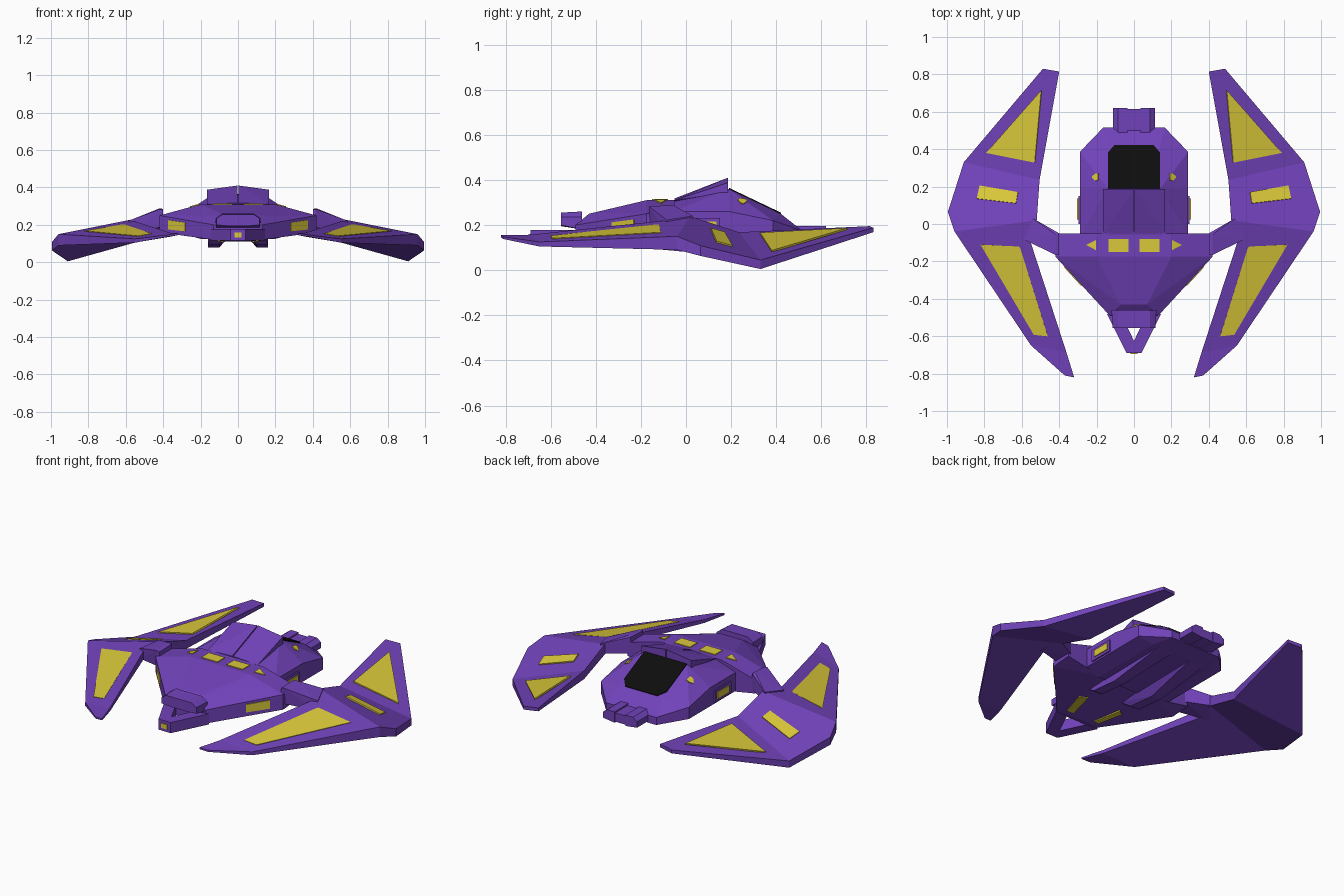
import bpy, bmesh
from mathutils import Vector

if "Cube" in bpy.data.objects:
    bpy.data.objects.remove(bpy.data.objects["Cube"])


def material(name, col):
    m = bpy.data.materials.new(name)
    m.diffuse_color = (*col, 1)
    m.use_nodes = True
    m.node_tree.nodes["Principled BSDF"].inputs["Base Color"].default_value = m.diffuse_color
    return m


PURPLE = material("purple hull", (0.165, 0.055, 0.49))
YELLOW = material("yellow panel", (0.70, 0.58, 0.042))
BLACK = material("black glass", (0.004, 0.004, 0.004))


def finish(name, bm, mat, mirror=True):
    bmesh.ops.recalc_face_normals(bm, faces=bm.faces)
    me = bpy.data.meshes.new(name)
    bm.to_mesh(me)
    bm.free()
    me.materials.append(mat)
    ob = bpy.data.objects.new(name, me)
    bpy.context.collection.objects.link(ob)
    if mirror:
        ob.modifiers.new("mirror", 'MIRROR').use_clip = False
    return ob


def solid(name, pts, mat=PURPLE, mirror=True, both=False):
    """Convex faceted block around the points; both adds the points at -x."""
    if both:
        pts = list(pts) + [(-x, y, z) for x, y, z in pts]
        mirror = False
    bm = bmesh.new()
    for p in pts:
        bm.verts.new(p)
    bmesh.ops.remove_doubles(bm, verts=bm.verts, dist=1e-5)
    r = bmesh.ops.convex_hull(bm, input=bm.verts)
    junk = [g for g in r["geom_interior"] if isinstance(g, bmesh.types.BMVert)]
    bmesh.ops.delete(bm, geom=junk, context='VERTS')
    bmesh.ops.dissolve_limit(bm, angle_limit=0.02, verts=bm.verts, edges=bm.edges)
    return finish(name, bm, mat, mirror)


def box(name, x0, x1, y0, y1, z0, z1, mat=PURPLE, mirror=True):
    return solid(name, [(x, y, z) for x in (x0, x1) for y in (y0, y1) for z in (z0, z1)], mat, mirror)


def loft(name, top, drops, faces):
    """Plate with a folded top, and the same folds below at given depths."""
    bm = bmesh.new()
    n = len(top)
    t = [bm.verts.new(p) for p in top]
    b = [bm.verts.new((x, y, z - d)) for (x, y, z), d in zip(top, drops)]
    for f in faces:
        bm.faces.new([t[i] for i in f])
        bm.faces.new([b[i] for i in reversed(f)])
    for i in range(n):
        j = (i + 1) % n
        bm.faces.new((t[j], t[i], b[i], b[j]))
    return finish(name, bm, PURPLE)


def plate(name, pts, mat=YELLOW, mirror=True):
    """Thin panel straddling the surface on which its points lie."""
    p = [Vector(q) for q in pts]
    n = (p[1] - p[0]).cross(p[2] - p[0]).normalized() * 0.0045
    bm = bmesh.new()
    a = [bm.verts.new(q + n) for q in p]
    b = [bm.verts.new(q - n) for q in p]
    bm.faces.new(a)
    bm.faces.new(b[::-1])
    for i in range(len(p)):
        j = (i + 1) % len(p)
        bm.faces.new((a[j], a[i], b[i], b[j]))
    return finish(name, bm, mat, mirror)


def on_plane(a, b, c, xy):
    """Lift xy points on to the plane through a, b, c."""
    a, b, c = Vector(a), Vector(b), Vector(c)
    n = (b - a).cross(c - a)
    return [(x, y, a.z - (n.x * (x - a.x) + n.y * (y - a.y)) / n.z) for x, y in xy]


# wings: front blade, middle slab and rear blade
W = [(.32, -.82, .155), (.37, -.81, .148), (.55, -.65, .125), (.96, -.04, .15),
     (.995, .065, .108), (.91, .33, .045), (.487, .83, .188), (.40, .815, .195),
     (.505, .235, .168), (.52, .02, .238), (.555, -.09, .22), (.36, -.69, .157)]
loft("wing", W, [.01, .01, .02, .06, .045, .04, .02, .02, .05, .06, .05, .02],
     [(0, 1, 2, 11), (11, 2, 3, 9, 10), (3, 4, 5, 8, 9), (5, 6, 7, 8)])

# yellow wing panels
plate("front_wing_panel", on_plane(W[2], W[3], W[9],
      [(.61, -.12), (.46, -.60), (.535, -.592), (.82, -.11)]))
plate("middle_wing_panel", on_plane(W[3], W[5], W[9],
      [(.62, .17), (.63, .11), (.84, .135), (.825, .205)]))
plate("rear_wing_panel", on_plane(W[5], W[6], W[8],
      [(.53, .328), (.79, .38), (.495, .715)]))

# pylons joining wings to hull
solid("wing_pylon", [(.40, -.05, .285), (.40, -.165, .28), (.40, -.05, .19), (.40, -.165, .19),
                     (.42, -.055, .288), (.42, -.165, .283), (.54, .03, .24), (.585, -.085, .222),
                     (.54, .03, .18), (.585, -.085, .16)])

# wedge-shaped front hull
solid("front_hull", [(.2, -.05, .31), (.2, -.175, .31), (.42, -.05, .25), (.42, -.175, .25),
                     (.07, -.43, .25), (.13, -.49, .2), (.42, -.05, .17), (.42, -.175, .16),
                     (.13, -.49, .12), (.2, -.05, .13), (.06, -.45, .11)], both=True)
plate("deck_window", [(.03, -.08, .31), (.135, -.08, .31), (.135, -.15, .31), (.03, -.15, .31)])
plate("deck_side_window", [(x, y, .31 - .273 * (x - .2)) for x, y in
      [(.202, -.085), (.202, -.14), (.255, -.112)]])
plate("prow_side_panel", [(x, -.175 - (.42 - x) * 1.086, z) for x, z in
      [(.28, .165), (.37, .175), (.37, .225), (.28, .212)]])
plate("belly_light", on_plane((.13, -.49, .12), (.06, -.45, .11), (.2, -.05, .13),
      [(.07, -.42), (.11, -.43), (.15, -.28), (.11, -.25)]))

# nose: split prongs, upper block and lamp
solid("nose_prong", [(x, y, z) for x, y in [(.145, -.48), (.07, -.48), (.035, -.555), (0, -.625),
                                            (0, -.69), (.04, -.69)] for z in (.115, .178)])
solid("nose_block", [(.085, -.555, .255), (.115, -.555, .235), (.115, -.555, .2), (.085, -.46, .26),
                     (.12, -.46, .235), (.12, -.46, .18), (.06, -.555, .195)], both=True)
plate("nose_lamp", [(-.02, -.69, .132), (.02, -.69, .132), (.02, -.69, .16), (-.02, -.69, .16)],
      mirror=False)

# rear hull with sloping glass
solid("rear_hull", [(.14, -.06, .31), (.14, .19, .36), (.14, .42, .25), (.29, -.06, .26),
                    (.29, .19, .26), (.29, .385, .22), (.165, .515, .175), (.165, .515, .13),
                    (.29, .385, .15), (.29, -.06, .15), (.2, -.06, .125), (.2, .4, .125)], both=True)
plate("canopy_glass", [(x, y, .36 - .478 * (y - .19)) for x, y in
      [(-.14, .19), (.14, .19), (.14, .38), (.105, .42), (-.105, .42), (-.14, .38)]],
      BLACK, mirror=False)
plate("shoulder_lamp", on_plane((.14, .19, .36), (.29, .19, .26), (.29, .385, .22),
      [(.19, .27), (.19, .235), (.205, .23), (.222, .245), (.222, .255), (.205, .268)]))
box("side_block", .28, .298, 0, .15, .16, .23)
plate("side_panel", [(.299, .025, .175), (.299, .135, .175), (.299, .135, .215), (.299, .025, .215)])

# split cowl rising above the canopy
solid("cowl", [(.003, -.05, .318), (.165, -.05, .31), (.003, .187, .41), (.165, .187, .388),
               (.165, .187, .345), (.14, .187, .32), (.003, .187, .32), (.003, -.05, .3),
               (.14, -.05, .29)])

# tail engine and keel fins
solid("engine_side", [(x, y, z) for y in (.42, .62) for x, z in
                      [(.035, .195), (.085, .195), (.112, .175), (.112, .14), (.035, .13)]])
box("engine_core", -.035, .035, .42, .615, .135, .187, mirror=False)
solid("keel_fin", [(.07, -.2, .13), (.15, -.2, .13), (.16, -.15, .095), (.10, -.15, .095),
                   (.16, .03, .078), (.10, .03, .078), (.06, .4, .125), (.16, .4, .125)])
